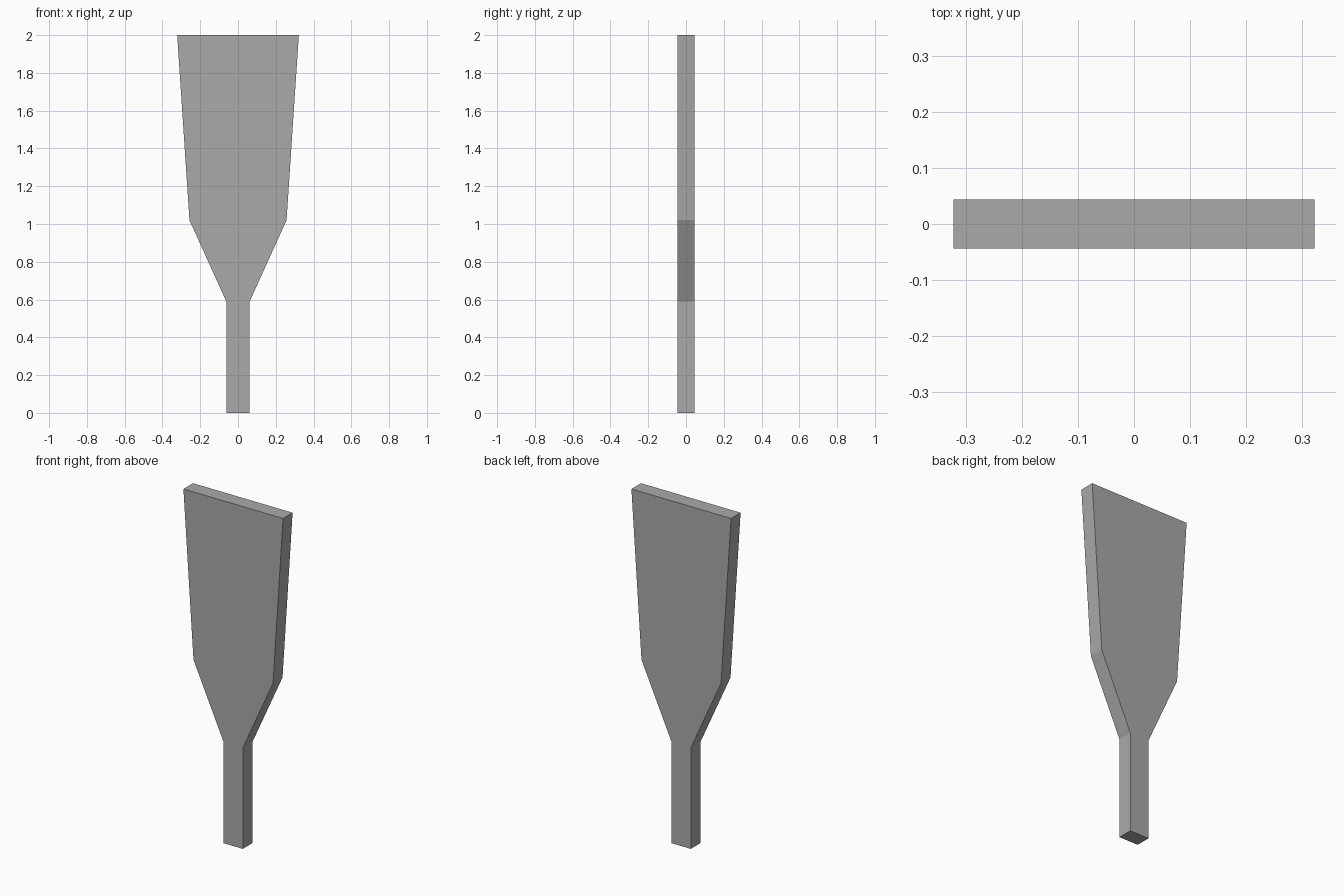
import bpy
import bmesh

cube = bpy.data.objects.get("Cube")
if cube:
    bpy.data.objects.remove(cube, do_unlink=True)

# Plain grey material
grey = bpy.data.materials.new("plain_grey")
grey.use_nodes = True
colour = (0.4, 0.4, 0.4, 1)
grey.diffuse_color = colour
grey.node_tree.nodes["Principled BSDF"].inputs["Base Color"].default_value = colour

# Half outline as (half width, height): handle, flared shoulder, blade
HALF_THICKNESS = 0.044
outline = [(0.062, 0), (0.062, 0.59), (0.257, 1.02), (0.322, 2)]
loop = outline + [(-x, z) for x, z in reversed(outline)]

# Fill the mirrored outline and extrude it through the thickness
bm = bmesh.new()
face = bm.faces.new([bm.verts.new((x, -HALF_THICKNESS, z)) for x, z in loop])
extruded = bmesh.ops.extrude_face_region(bm, geom=[face], use_keep_orig=True)
moved = [v for v in extruded["geom"] if isinstance(v, bmesh.types.BMVert)]
bmesh.ops.translate(bm, verts=moved, vec=(0, 2 * HALF_THICKNESS, 0))
bmesh.ops.recalc_face_normals(bm, faces=bm.faces[:])

mesh = bpy.data.meshes.new("paddle")
bm.to_mesh(mesh)
bm.free()
mesh.materials.append(grey)
paddle = bpy.data.objects.new("paddle", mesh)
bpy.context.collection.objects.link(paddle)
